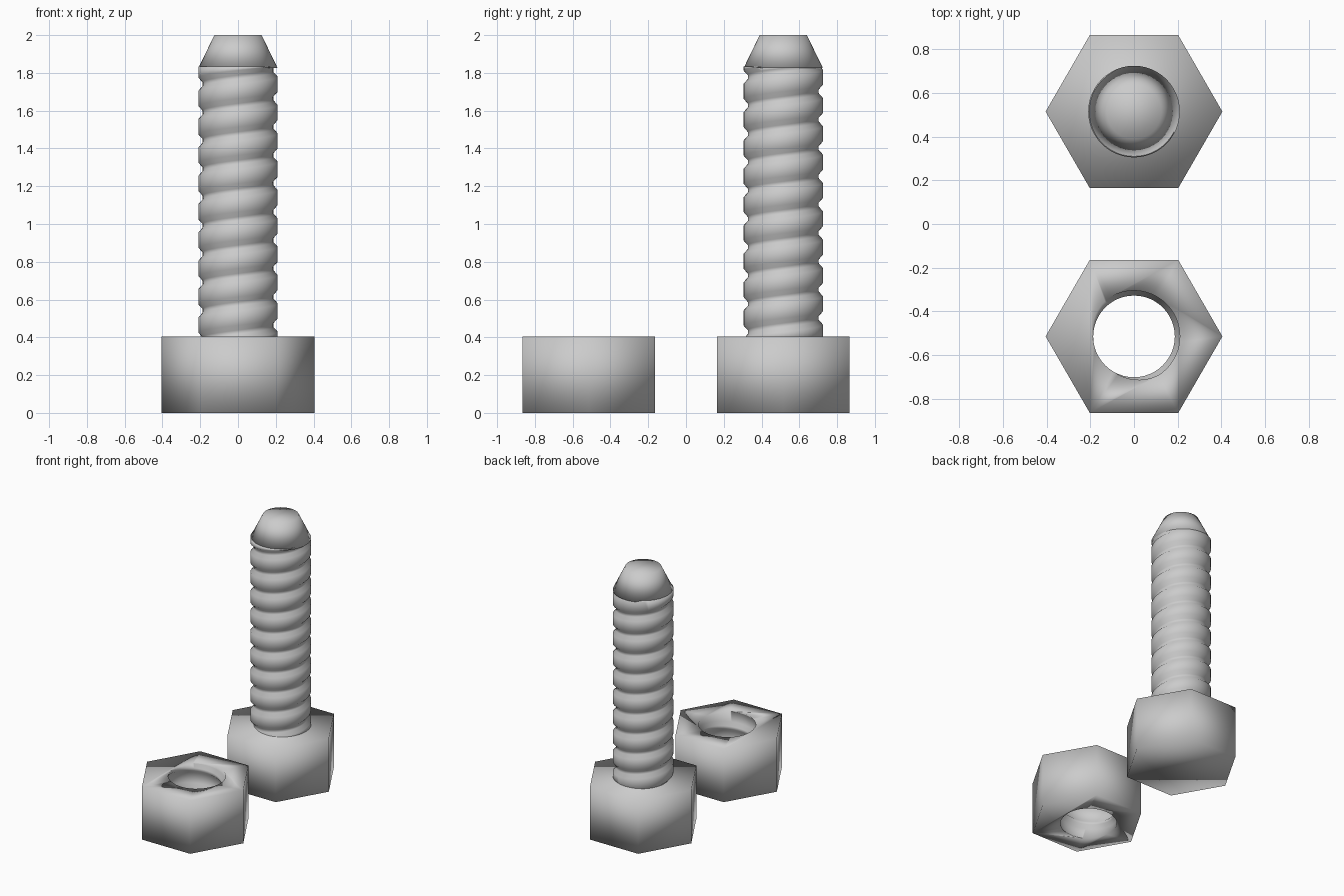
import bpy, bmesh
from math import sin, cos, pi

cube = bpy.data.objects.get("Cube")
if cube:
    bpy.data.objects.remove(cube, do_unlink=True)

OFFSET = 0.515        # distance of bolt and nut from the centre
HEX_R = 0.405         # corner radius of head and nut
HEX_H = 0.405
PITCH = 0.15
ROOT, CREST = 0.187, 0.21
SEGMENTS = 48

steel = bpy.data.materials.new("grey steel")
grey = (0.6, 0.6, 0.6, 1)
steel.use_nodes = True
steel.diffuse_color = grey
steel.node_tree.nodes["Principled BSDF"].inputs["Base Color"].default_value = grey


def finish(name, bm, y):
    """Turn a bmesh into a smooth grey object."""
    bmesh.ops.recalc_face_normals(bm, faces=bm.faces)
    for f in bm.faces:
        f.smooth = True
    mesh = bpy.data.meshes.new(name)
    bm.to_mesh(mesh)
    bm.free()
    mesh.materials.append(steel)
    obj = bpy.data.objects.new(name, mesh)
    obj.location.y = y
    bpy.context.collection.objects.link(obj)
    return obj


def frustum(name, sides, r_low, r_high, z_low, z_high, y):
    """Closed prism or cone with flat ends."""
    bm = bmesh.new()
    rings = []
    for r, z in ((r_low, z_low), (r_high, z_high)):
        rings.append([bm.verts.new((r * cos(2 * pi * i / sides),
                                    r * sin(2 * pi * i / sides), z))
                      for i in range(sides)])
    low, high = rings
    bm.faces.new(low[::-1])
    bm.faces.new(high)
    for i in range(sides):
        j = (i + 1) % sides
        bm.faces.new((low[i], low[j], high[j], high[i]))
    return finish(name, bm, y)


def threaded_rod(name, z_low, z_high, y):
    """Right-handed helical thread, trimmed flat and capped at both ends."""
    profile = [(-0.07, ROOT), (0.07, ROOT), (0.24, CREST), (0.76, CREST)]
    first = int(z_low / PITCH) - 3
    last = int(z_high / PITCH) + 3
    bm = bmesh.new()
    columns = []
    for s in range(SEGMENTS + 1):
        turn = s / SEGMENTS
        a = 2 * pi * turn
        columns.append([bm.verts.new((r * cos(a), r * sin(a),
                                      0.015 + PITCH * (k + f + turn)))
                        for k in range(first, last) for f, r in profile])
    for a, b in zip(columns, columns[1:]):
        for i in range(len(a) - 1):
            bm.faces.new((a[i], b[i], b[i + 1], a[i + 1]))
    bmesh.ops.remove_doubles(bm, verts=bm.verts, dist=0.0001)
    for z, direction in ((z_low, -1), (z_high, 1)):
        bmesh.ops.bisect_plane(bm, geom=bm.verts[:] + bm.edges[:] + bm.faces[:],
                               plane_co=(0, 0, z), plane_no=(0, 0, direction),
                               dist=0.00001, clear_outer=True)
    rim = [e for e in bm.edges if e.is_boundary]
    bmesh.ops.holes_fill(bm, edges=rim, sides=0)
    return finish(name, bm, y)


# Bolt
frustum("bolt_head", 6, HEX_R, HEX_R, 0, HEX_H, OFFSET)
threaded_rod("bolt_thread", 0.38, 1.835, OFFSET)
frustum("bolt_tip", SEGMENTS, CREST, 0.125, 1.825, 2.0, OFFSET)

# Nut with a threaded bore
nut = frustum("nut", 6, HEX_R, HEX_R, 0, HEX_H, -OFFSET)
cutter = threaded_rod("bore_cutter", -0.05, HEX_H + 0.05, -OFFSET)
cutter.hide_render = True
bore = nut.modifiers.new("bore", 'BOOLEAN')
bore.operation = 'DIFFERENCE'
bore.solver = 'EXACT'
bore.object = cutter
bpy.context.view_layer.objects.active = nut
bpy.ops.object.modifier_apply(modifier=bore.name)
bpy.data.objects.remove(cutter, do_unlink=True)
